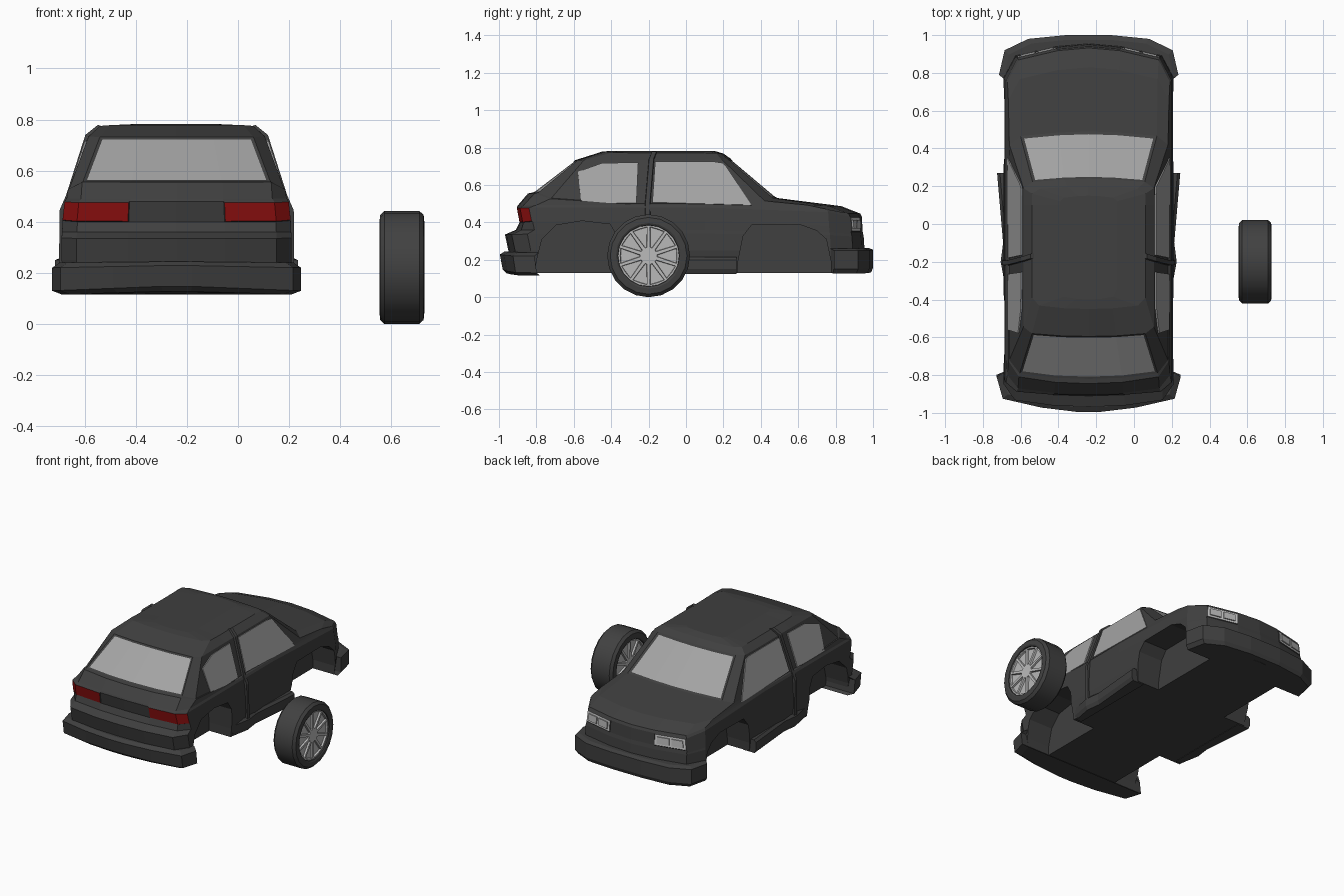
import bpy, bmesh, math
from mathutils import Vector

if "Cube" in bpy.data.objects:
    bpy.data.objects.remove(bpy.data.objects["Cube"])

CX = -0.24  # car centre line


def material(name, r, g, b):
    m = bpy.data.materials.new(name)
    m.diffuse_color = (r, g, b, 1)
    m.use_nodes = True
    m.node_tree.nodes["Principled BSDF"].inputs["Base Color"].default_value = m.diffuse_color
    return m


PAINT = material("dark_paint", .05, .05, .05)
GLASS = material("window_grey", .37, .37, .37)
RED = material("lamp_red", .28, .005, .005)
LAMP = material("lamp_white", .62, .62, .62)
LENS = material("lens_grey", .48, .48, .48)
TYRE = material("tyre_black", .053, .053, .053)
RIM = material("rim_silver", .5, .5, .5)


def finish(bm, name, mats, loc=(CX, 0, 0)):
    bmesh.ops.recalc_face_normals(bm, faces=bm.faces[:])
    me = bpy.data.meshes.new(name)
    bm.to_mesh(me)
    bm.free()
    for m in mats:
        me.materials.append(m)
    ob = bpy.data.objects.new(name, me)
    ob.location = loc
    bpy.context.collection.objects.link(ob)
    return ob


def loft(rings):
    """Closed rings joined by quads, capped at both ends."""
    bm = bmesh.new()
    vs = [[bm.verts.new(p) for p in r] for r in rings]
    n = len(vs[0])
    grid = {}
    for i in range(len(vs) - 1):
        for j in range(n):
            q = (j + 1) % n
            grid[i, j] = bm.faces.new((vs[i][j], vs[i][q], vs[i + 1][q], vs[i + 1][j]))
    bm.faces.new(vs[0][::-1])
    bm.faces.new(vs[-1])
    return bm, grid


def plate(name, pts, mat):
    bm = bmesh.new()
    bm.faces.new([bm.verts.new(p) for p in pts])
    ob = finish(bm, name, [mat])
    s = ob.modifiers.new("thickness", 'SOLIDIFY')
    s.thickness, s.offset = .008, 0
    return ob


# ---- body shell: stacked plan outlines from floor to roof
def outline(yf, yr, w, zf, zm, zr, cf, cr):
    zs = (zf + zm) / 2
    h = [(0, yf, zf), (.38 * w, yf - .08 * cf, zf), (.86 * w, yf - .35 * cf, zf),
         (w, yf - cf, zs), (w, .1, zm), (w, -.3, zm), (w, yr + cr, (zm + zr) / 2),
         (.87 * w, yr + .3 * cr, zr), (.42 * w, yr + .06 * cr, zr), (0, yr, zr)]
    return h + [(-x, y, z) for x, y, z in h[8:0:-1]]


levels = [
    (.95, -.93, .435, .13, .13, .13, .18, .12),
    (.955, -.95, .45, .25, .25, .25, .18, .12),
    (.95, -.968, .45, .325, .34, .335, .18, .12),
    (.948, -.91, .448, .335, .36, .36, .18, .10),
    (.945, -.89, .446, .35, .41, .40, .18, .07),
    (.94, -.905, .438, .43, .48, .48, .18, .07),
    (.932, -.90, .43, .447, .495, .49, .18, .10),
    (.83, -.845, .425, .487, .498, .555, .18, .12),
    (.49, -.82, .42, .53, .50, .56, .07, .10),
    (.24, -.595, .345, .74, .735, .732, .05, .05),
    (.20, -.45, .30, .768, .772, .778, .04, .06),
    (.15, -.40, .15, .783, .783, .783, .03, .05)]
bm, grid = loft([outline(*l) for l in levels])


def pick(i, ks):
    return [f for (a, j), f in grid.items() if a == i and (j if j < 9 else 17 - j) in ks]


lamp_quads = []
for fs, idx, t, d in ((pick(8, (0, 1)), 1, .016, -.004), (pick(8, (7, 8)), 1, .012, -.004),
                      (pick(4, (6, 7)), 2, .003, .004), (pick(4, (1,)), 3, .004, .004)):
    bmesh.ops.recalc_face_normals(bm, faces=bm.faces[:])
    bmesh.ops.inset_region(bm, faces=fs, thickness=t, depth=d, use_even_offset=True)
    for f in fs:
        f.material_index = idx
        if idx == 3:
            lamp_quads.append(([v.co.copy() for v in f.verts], f.normal.copy()))
body = finish(bm, "car_body", [PAINT, GLASS, RED, LAMP])

# ---- lenses in the headlights
for co, n in lamp_quads:
    co.sort(key=lambda p: (abs(p.x) > .27, p.z))
    a, d, b, c = co  # inner low, inner high, outer low, outer high
    for u0, u1 in ((.08, .47), (.55, .92)):
        pts = [a.lerp(b, u).lerp(d.lerp(c, u), v) + n * .004
               for u, v in ((u0, .18), (u1, .18), (u1, .82), (u0, .82))]
        plate("headlight_lens", pts, LENS)

# ---- wheel arch cutters
front_arch = [(.27, .05), (.278, .19), (.305, .326), (.35, .385), (.61, .388),
              (.70, .355), (.75, .31), (.775, .19), (.777, .05)]
rear_arch = [(-.81, .05), (-.80, .19), (-.77, .31), (-.695, .385), (-.556, .408),
             (-.406, .39), (-.37, .33), (-.36, .19), (-.355, .05)]
for arch in (front_arch, rear_arch):
    for s in (-1, 1):
        cut = finish(loft([[(s * x, y, z) for y, z in arch] for x in (.27, .6)])[0],
                     "arch_cutter", [PAINT])
        cut.hide_render = True
        cut.hide_viewport = True
        cut.display_type = 'WIRE'
        b = body.modifiers.new("arch", 'BOOLEAN')
        b.operation, b.object, b.solver = 'DIFFERENCE', cut, 'EXACT'


# ---- bumpers
def bumper(name, half, steps):
    full = half + [(-x, y) for x, y in half[::-1]]
    finish(loft([[(x * k, y * ky, z + dz * abs(x)) for x, y in full]
                 for k, ky, z, dz in steps])[0], name, [PAINT])


bumper("front_bumper", [(.475, .79), (.445, .92), (.32, .98), (.12, 1.0)],
       [(.96, .99, .135, -.02), (1, 1, .16, -.02), (1, 1, .255, -.01), (.95, .975, .265, -.01)])
bumper("rear_bumper", [(.487, -.81), (.455, -.925), (.25, -.972), (.06, -.995)],
       [(.92, .965, .13, -.03), (1, .985, .15, -.04), (1, 1, .23, -.02), (.94, .975, .245, -.01)])

for s in (-1, 1):
    # ---- side sills
    sill = [(.40, .27), (.485, .27), (.453, -.1), (.466, -.2), (.44, -.34), (.40, -.34)]
    finish(loft([[(s * (x - i), y, z) for x, y in sill]
                 for z, i in ((.125, .012), (.15, 0), (.2, 0), (.215, .015))])[0],
           "side_sill", [PAINT])

    # ---- door pillar rib from sill to roof
    path = [(.452, .2, -.20), (.45, .44, -.205), (.424, .5, -.205),
            (.349, .735, -.185), (.30, .774, -.17)]
    finish(loft([[(s * (x - .02), y - .017, z - .004), (s * (x + .008), y - .012, z + .005),
                  (s * (x + .008), y + .012, z + .005), (s * (x - .02), y + .017, z - .004)]
                 for x, z, y in path])[0], "door_pillar", [PAINT])

    # ---- side windows lying on the sloped cabin side
    for name, pts in (
            ("rear_side_window", [(-.56, .502), (-.265, .502), (-.255, .72), (-.45, .716), (-.578, .67)]),
            ("front_side_window", [(-.18, .506), (.35, .492), (.20, .716), (.15, .724), (-.165, .724)])):
        plate(name, [(s * (.425 - (z - .5) * .319), y, z) for y, z in pts], GLASS)

# ---- loose wheel
WLOC, N = (.641, -.2, .2215), 20


def circ(r, x, k, off=0):
    a = 2 * math.pi * (k + off) / N
    return (x, r * math.sin(a), r * math.cos(a))


bm = bmesh.new()
profile = [(.158, -.06), (.165, -.083), (.175, -.088), (.205, -.085), (.2215, -.068),
           (.2215, .068), (.205, .085), (.175, .088), (.165, .083), (.158, .06)]
vs = [[bm.verts.new(circ(r, x, k)) for k in range(N)] for r, x in profile]
for i in range(len(vs) - 1):
    for k in range(N):
        q = (k + 1) % N
        bm.faces.new((vs[i][k], vs[i][q], vs[i + 1][q], vs[i + 1][k]))
tyre = finish(bm, "tyre", [TYRE], WLOC)

# ---- rim discs with ten recessed openings, one per side
for s in (-1, 1):
    bm = bmesh.new()
    x = s * .076
    inner = [bm.verts.new(circ(.038, x, k)) for k in range(0, N, 2)]
    outer = [bm.verts.new(circ(.163, x, k)) for k in range(N)]
    openings = []
    for i in range(10):
        j = (i + 1) % 10
        openings.append(bm.faces.new((inner[i], inner[j], outer[(2 * i + 2) % N],
                                      outer[2 * i + 1], outer[2 * i])))
    bm.faces.new(inner)
    bmesh.ops.recalc_face_normals(bm, faces=bm.faces[:])
    if bm.faces[0].normal.x * s < 0:
        bmesh.ops.reverse_faces(bm, faces=bm.faces[:])
    bmesh.ops.inset_individual(bm, faces=openings, thickness=.011, depth=0)
    bmesh.ops.inset_individual(bm, faces=openings, thickness=.003, depth=-.012)
    for f in openings:
        f.material_index = 1
    rim = finish(bm, "wheel_rim", [RIM, LENS], WLOC)
    if rim.data.polygons[10].normal.x * s < 0:
        rim.data.flip_normals()

bpy.ops.object.select_all(action='DESELECT')
tyre.select_set(True)
bpy.context.view_layer.objects.active = tyre
bpy.ops.object.shade_smooth_by_angle(angle=math.radians(25))
